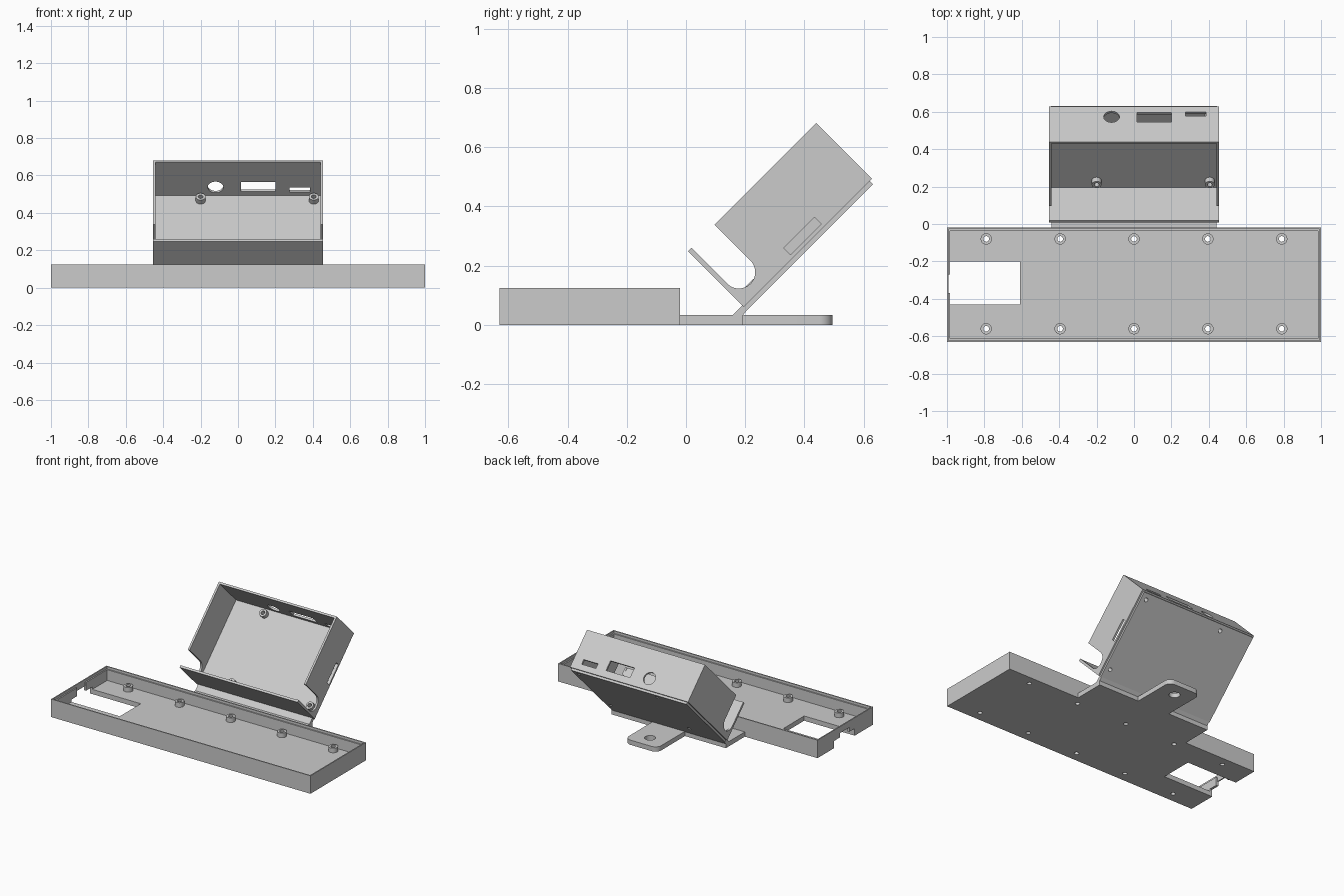
import bpy, bmesh
from math import pi, sin, cos, radians
from mathutils import Matrix, Vector

cube = bpy.data.objects.get("Cube")
if cube:
    bpy.data.objects.remove(cube, do_unlink=True)

GREY = (0.6, 0.6, 0.6, 1)
grey = bpy.data.materials.new("light grey plastic")
grey.use_nodes = True
grey.diffuse_color = GREY
grey.node_tree.nodes["Principled BSDF"].inputs["Base Color"].default_value = GREY

FLAT = Matrix()
# Tilted frame: local y runs up the case, local z out of its open front
TILT = Matrix.Translation((0, 0.195, 0.06)) @ Matrix.Rotation(radians(45), 4, 'X')


def block(bm, lo, hi):
    lo, hi = Vector(lo), Vector(hi)
    bmesh.ops.create_cube(bm, size=1, matrix=Matrix.Translation((lo + hi) / 2)
                          @ Matrix.Diagonal((*(hi - lo), 1)))


def cylinder(bm, centre, radius, depth, turn=0):
    bmesh.ops.create_cone(bm, cap_ends=True, segments=32, radius1=radius,
                          radius2=radius, depth=depth,
                          matrix=Matrix.Translation(centre) @ Matrix.Rotation(turn, 4, 'X'))


def prism(bm, points, along):
    face = bm.faces.new([bm.verts.new(p) for p in points])
    new = bmesh.ops.extrude_face_region(bm, geom=[face])["geom"]
    bmesh.ops.translate(bm, vec=along, verts=[v for v in new if isinstance(v, bmesh.types.BMVert)])


def solid(name, bm, matrix=FLAT):
    bmesh.ops.recalc_face_normals(bm, faces=bm.faces)
    mesh = bpy.data.meshes.new(name)
    bm.to_mesh(mesh)
    bm.free()
    mesh.materials.append(grey)
    obj = bpy.data.objects.new(name, mesh)
    obj.matrix_world = matrix
    bpy.context.collection.objects.link(obj)
    return obj


def cut(targets, bm, matrix=FLAT):
    cutter = solid("cutter", bm, matrix)
    cutter.hide_render = True
    bpy.context.view_layer.update()
    for obj in targets:
        mod = obj.modifiers.new("cut", 'BOOLEAN')
        mod.operation, mod.solver, mod.object = 'DIFFERENCE', 'EXACT', cutter
        with bpy.context.temp_override(object=obj, active_object=obj):
            bpy.ops.object.modifier_apply(modifier=mod.name)
    bpy.data.objects.remove(cutter, do_unlink=True)


def arc(cx, cy, r, start, end, steps=8):
    return [(cx + r * cos(start + (end - start) * i / steps),
             cy + r * sin(start + (end - start) * i / steps)) for i in range(steps + 1)]


# Long tray with a stepped rim
bm = bmesh.new()
block(bm, (-1, -0.63, 0), (1, -0.02, 0.125))
tray = solid("tray", bm)
for inset, floor in ((0.017, 0.033), (0.008, 0.108)):
    bm = bmesh.new()
    block(bm, (-1 + inset, -0.63 + inset, floor), (1 - inset, -0.02 - inset, 0.3))
    cut([tray], bm)

# Tray window and the end wall notches
for lo, hi in (((-1.1, -0.43, -0.1), (-0.61, -0.20, 0.05)),
               ((-0.992, -0.37, -0.1), (-0.9, -0.27, 0.2)),
               ((-1.1, -0.37, -0.1), (-0.9, -0.27, 0.08))):
    bm = bmesh.new()
    block(bm, lo, hi)
    cut([tray], bm)

# Tray screw posts
spots = [(i * 0.395, y) for i in range(-2, 3) for y in (-0.56, -0.08)]
bm, holes = bmesh.new(), bmesh.new()
for x, y in spots:
    cylinder(bm, (x, y, 0.047), 0.03, 0.036)
    cylinder(holes, (x, y, 0), 0.015, 0.4)
tray_posts = solid("tray_posts", bm)
cut([tray, tray_posts], holes)

# Mounting plate with a rounded tab behind
outline = [(-0.44, -0.02), (0.44, -0.02), (0.44, 0.19), (0.125, 0.19)]
outline += arc(0.08, 0.45, 0.045, 0, pi / 2) + arc(-0.08, 0.45, 0.045, pi / 2, pi)
outline += [(-0.125, 0.19), (-0.44, 0.19)]
bm = bmesh.new()
prism(bm, [(x, y, 0) for x, y in outline], (0, 0, 0.033))
mount = solid("mounting_plate", bm)
bm = bmesh.new()
cylinder(bm, (0, 0.395, 0), 0.035, 0.3)
cut([mount], bm)

# Sloping web joining the plate to the case
bm = bmesh.new()
web = [(0.155, 0.03), (0.19, 0.03), (0.212, 0.057), (0.197, 0.072)]
prism(bm, [(-0.44, y, z) for y, z in web], (0.88, 0, 0))
solid("case_support", bm)

# Tilted open case
bm = bmesh.new()
block(bm, (-0.455, 0, 0), (0.455, 0.612, 0.266))
case = solid("case", bm, TILT)
bm = bmesh.new()
block(bm, (-0.441, 0.015, 0.013), (0.441, 0.598, 0.5))
cut([case], bm, TILT)

# Round-bottomed slots in both case sides
bm = bmesh.new()
slot = [(0.127, 0.4), (0.0165, 0.4)] + arc(0.0717, 0.095, 0.0552, pi, 2 * pi, 16)
prism(bm, [(-1, u, n) for u, n in slot], (2, 0, 0))
cut([case], bm, TILT)

# Port openings in the top wall and one side
bm = bmesh.new()
cylinder(bm, (-0.12, 0.605, 0.077), 0.042, 0.1, pi / 2)
block(bm, (0.015, 0.55, 0.046), (0.2, 0.7, 0.115))
block(bm, (0.275, 0.55, 0.04), (0.385, 0.7, 0.073))
block(bm, (0.43, 0.237, 0.0135), (0.5, 0.383, 0.045))
cut([case], bm, TILT)

# Case back panel
bm = bmesh.new()
block(bm, (-0.445, 0, -0.015), (0.445, 0.602, 0))
back = solid("case_back_panel", bm, TILT)

# Case screw posts
bm, holes = bmesh.new(), bmesh.new()
for x in (-0.2, 0.405):
    for u in (0.065, 0.56):
        cylinder(bm, (x, u, 0.026), 0.026, 0.036)
        cylinder(holes, (x, u, 0), 0.013, 0.3)
case_posts = solid("case_posts", bm, TILT)
cut([case, back, case_posts], holes, TILT)

# Smooth the round parts, keep the edges sharp
bpy.ops.object.select_all(action='DESELECT')
for obj in (tray, tray_posts, mount, case, back, case_posts):
    obj.select_set(True)
    bpy.context.view_layer.objects.active = obj
bpy.ops.object.shade_smooth_by_angle(angle=radians(30))
